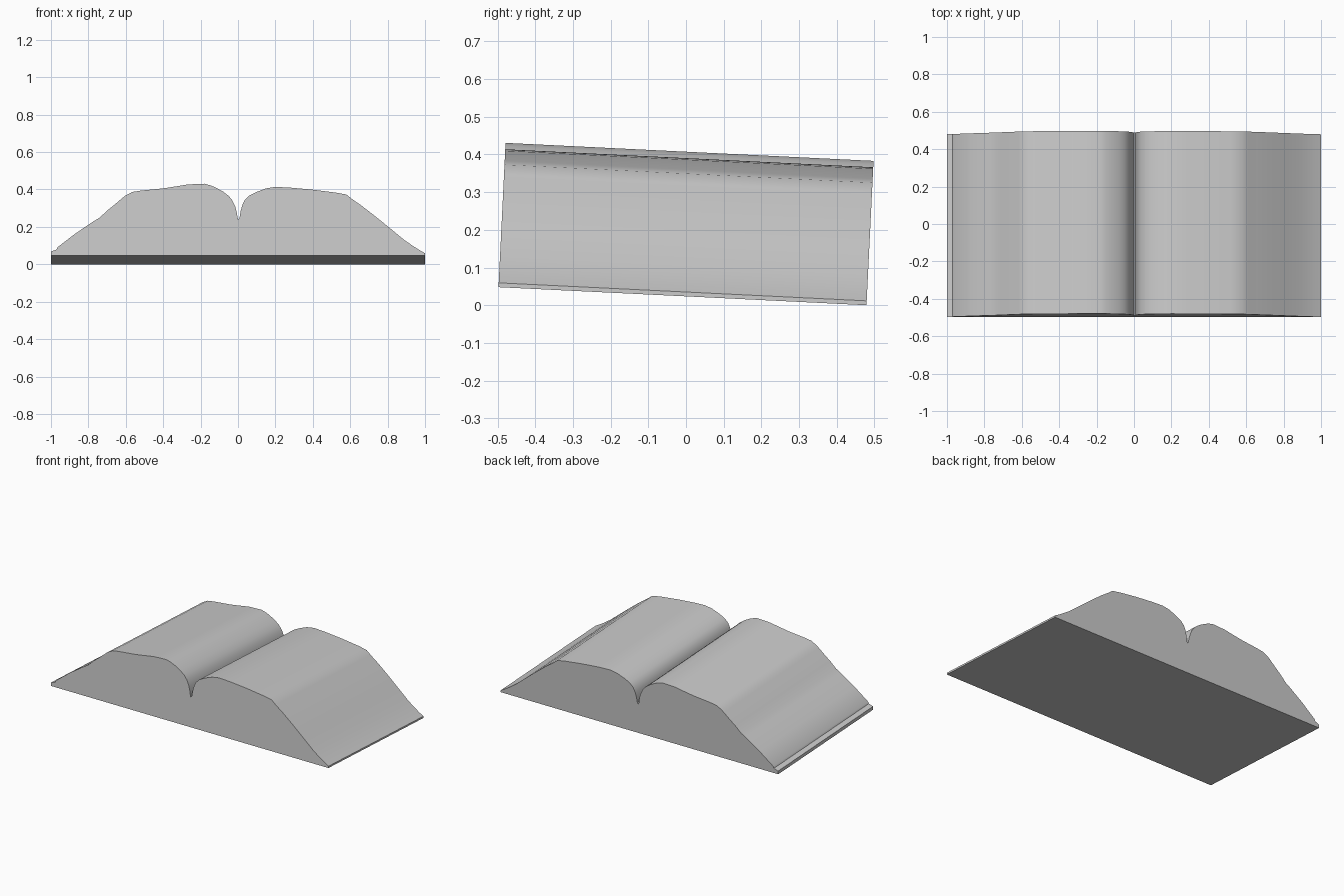
import bpy, bmesh, math
from mathutils import Matrix

if "Cube" in bpy.data.objects:
    bpy.data.objects.remove(bpy.data.objects["Cube"])

TILT = math.radians(2.8)
HALF = 0.489
LIFT = 0.0485  # height of the front bottom edge

# upper outline of the open book as seen from the front (x, z)
left_page = [(-1, .07), (-.97, .08), (-.965, .092), (-.87, .165), (-.83, .192), (-.77, .232), (-.74, .25),
             (-.70, .288), (-.66, .32), (-.62, .354), (-.60, .37), (-.565, .388), (-.52, .395),
             (-.40, .407), (-.33, .418), (-.27, .428), (-.18, .432), (-.15, .424), (-.12, .412),
             (-.08, .39), (-.05, .367), (-.03, .342), (-.015, .31), (-.007, .28), (0, .24)]
right_page = [(.008, .248), (.014, .285), (.022, .315), (.035, .343), (.06, .368), (.10, .388),
              (.15, .407), (.20, .415), (.28, .411), (.40, .40), (.52, .385), (.58, .374),
              (.61, .35), (.66, .315), (.74, .253), (.815, .192), (.89, .13), (.94, .096),
              (.97, .077), (1, .06)]
outline = [(-1, LIFT)] + left_page + right_page + [(1, LIFT)]

# extrude the outline along the depth of the book
bm = bmesh.new()
face = bm.faces.new([bm.verts.new((x, -HALF, z - LIFT)) for x, z in outline])
ext = bmesh.ops.extrude_face_region(bm, geom=[face])
back = [v for v in ext["geom"] if isinstance(v, bmesh.types.BMVert)]
bmesh.ops.translate(bm, verts=back, vec=(0, 2 * HALF, 0))

# tilt the whole book so its front edge is raised, resting on the back edge
bm.transform(Matrix.Translation((0, -0.0093, HALF * math.sin(TILT)))
             @ Matrix.Rotation(-TILT, 4, 'X'))
bmesh.ops.recalc_face_normals(bm, faces=bm.faces)

mesh = bpy.data.meshes.new("open_book")
bm.to_mesh(mesh)
bm.free()
book = bpy.data.objects.new("open_book", mesh)
bpy.context.collection.objects.link(book)
bpy.context.view_layer.objects.active = book
book.select_set(True)
bpy.ops.object.shade_smooth_by_angle(angle=math.radians(30))
